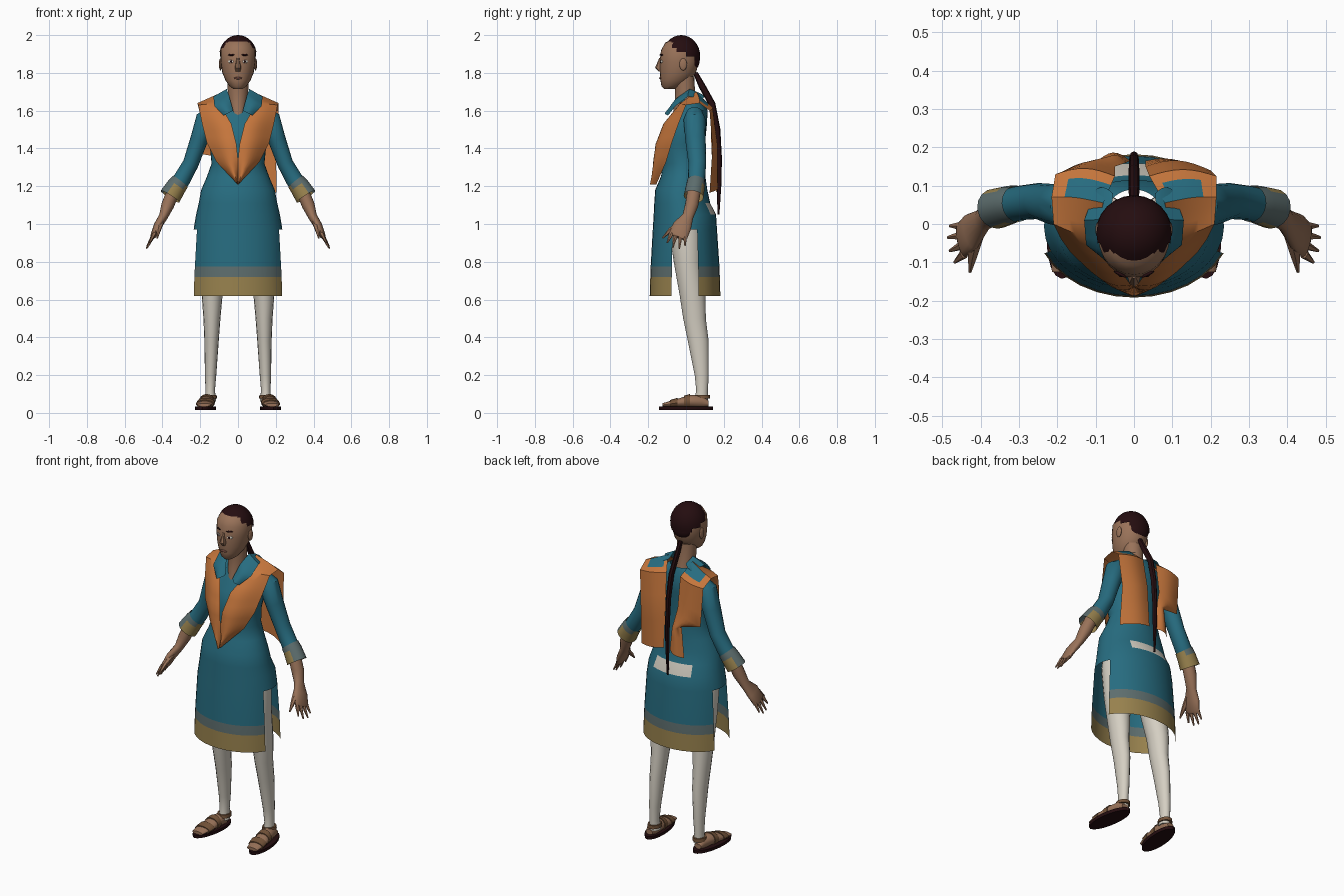
import bpy, bmesh, math
from mathutils import Vector, Matrix

cube = bpy.data.objects.get("Cube")
if cube:
    bpy.data.objects.remove(cube, do_unlink=True)

X, Y, Z = Vector((1, 0, 0)), Vector((0, 1, 0)), Vector((0, 0, 1))


def material(name, r, g, b):
    m = bpy.data.materials.new(name)
    m.use_nodes = True
    m.diffuse_color = (r, g, b, 1)
    m.node_tree.nodes["Principled BSDF"].inputs["Base Color"].default_value = (r, g, b, 1)
    return m


teal = material("teal cloth", .02, .15, .215)
orange = material("orange cloth", .56, .18, .045)
skin = material("skin", .32, .17, .1)
hair = material("dark hair", .018, .004, .005)
white = material("off white", .66, .62, .54)
gold = material("gold trim", .31, .22, .075)
grey = material("grey trim", .11, .155, .155)
leather = material("sandal leather", .17, .085, .04)
lips = material("lips", .19, .075, .055)


def finish(name, bm, mats, pick=None, angle=40):
    """Turn a bmesh into a smooth shaded object, colouring faces by a rule."""
    bmesh.ops.recalc_face_normals(bm, faces=bm.faces)
    for f in bm.faces:
        f.smooth = True
        if pick:
            f.material_index = pick(f.calc_center_median())
    mesh = bpy.data.meshes.new(name)
    bm.to_mesh(mesh)
    bm.free()
    mesh.set_sharp_from_angle(angle=math.radians(angle))
    for m in mats:
        mesh.materials.append(m)
    obj = bpy.data.objects.new(name, mesh)
    bpy.context.collection.objects.link(obj)
    return obj


def loft(name, rings, mats, seg=16, axis=None, ref=Y, pick=None, drop=None, caps=True, side=1):
    """Skin elliptical rings (x, y, z, radius a, radius b) along a path."""
    bm = bmesh.new()
    centres = [Vector((r[0] * side, r[1], r[2])) for r in rings]
    loops = []
    for i, (c, r) in enumerate(zip(centres, rings)):
        ahead, behind = centres[min(i + 1, len(rings) - 1)], centres[max(i - 1, 0)]
        t = axis or (ahead - behind).normalized()
        v = (ref - t * ref.dot(t)).normalized()
        u = v.cross(t)
        turn = [math.tau * k / seg for k in range(seg)]
        loops.append([bm.verts.new(c + u * r[3] * math.cos(a) + v * r[4] * math.sin(a)) for a in turn])
    for low, high in zip(loops, loops[1:]):
        for k in range(seg):
            n = (k + 1) % seg
            bm.faces.new((low[k], low[n], high[n], high[k]))
    if caps:
        bm.faces.new(loops[0])
        bm.faces.new(loops[-1])
    if drop:
        doomed = [f for f in bm.faces if drop(f.calc_center_median())]
        bmesh.ops.delete(bm, geom=doomed, context='FACES')
    return finish(name, bm, mats, pick)


def blob(name, centre, size, mat, turn=0, drop=None):
    """Ellipsoid, optionally with faces removed by a rule."""
    bm = bmesh.new()
    place = Matrix.Translation(centre) @ Matrix.Rotation(turn, 4, 'Z') @ Matrix.Diagonal((*size, 1))
    bmesh.ops.create_uvsphere(bm, u_segments=24, v_segments=16, radius=1, matrix=place)
    if drop:
        doomed = [f for f in bm.faces if drop(f.calc_center_median())]
        bmesh.ops.delete(bm, geom=doomed, context='FACES')
    return finish(name, bm, [mat])


def upright(rows):
    """Rows of (z, y, radius x, radius y) on the centre line."""
    return [(0, y, z, a, b) for z, y, a, b in rows]


def cloth_strip(name, sections, side, mats, pick=None, cols=8, steps=3):
    """Sheet between inner and outer edge points, bulging away from the body."""
    bm = bmesh.new()
    rows = []
    for (a0, b0), (a1, b1) in zip(sections, sections[1:]):
        for k in range(steps):
            f = k / steps
            rows.append((Vector(a0).lerp(Vector(a1), f), Vector(b0).lerp(Vector(b1), f)))
    rows.append(tuple(Vector(p) for p in sections[-1]))
    grid = []
    for a, b in rows:
        line = []
        for k in range(cols + 1):
            p = a.lerp(b, k / cols)
            p.y += (p.y - .03) * .18 * math.sin(math.pi * k / cols)
            line.append(bm.verts.new((p.x * side, p.y, p.z)))
        grid.append(line)
    for r, s in zip(grid, grid[1:]):
        for k in range(cols):
            bm.faces.new((r[k], r[k + 1], s[k + 1], s[k]))
    bmesh.ops.remove_doubles(bm, verts=bm.verts, dist=.0005)
    return finish(name, bm, mats, pick)


# Dress: trim bands by height, open side slits, pale torn strip at the back
def dress_colour(c):
    if c.z < .72:
        return 2
    if c.z < .775:
        return 1
    return 3 if 1.05 < c.z < 1.11 and c.y > .09 and abs(c.x) < .135 else 0


def in_slit(c):
    return c.z < .97 and abs(c.y) < .065 and abs(c.x) > .1


loft("dress", upright([
    (.62, -.005, .253, .187), (.72, -.005, .25, .184), (.775, -.005, .247, .182),
    (.97, -.006, .235, .17), (1.05, -.006, .222, .165), (1.11, -.02, .208, .148),
    (1.18, -.025, .195, .138), (1.25, -.015, .165, .118), (1.32, -.01, .14, .11),
    (1.42, -.02, .15, .12), (1.52, 0, .17, .11), (1.6, .03, .16, .085), (1.66, .03, .07, .06)]),
    [teal, grey, gold, white], seg=32, axis=Z, pick=dress_colour, drop=in_slit, caps=False)

# Neck and head
loft("neck", upright([(1.57, 0, .045, .072), (1.64, 0, .052, .06), (1.7, -.005, .054, .052),
                      (1.78, -.01, .056, .055)]), [skin], axis=Z)
loft("head", upright([
    (1.715, -.085, .025, .03), (1.73, -.075, .045, .055), (1.76, -.056, .066, .079),
    (1.8, -.043, .083, .095), (1.86, -.035, .092, .105), (1.92, -.035, .093, .097),
    (1.96, -.03, .072, .08), (1.983, -.03, .03, .03)]), [skin], seg=24, axis=Z)
loft("nose", upright([(1.88, -.136, .007, .005), (1.827, -.137, .017, .027),
                      (1.808, -.134, .013, .012)]), [skin], seg=8, axis=Z)
blob("mouth", (0, -.136, 1.772), (.022, .006, .006), lips)

# Hair cap, bun and long braid
blob("hair_cap", (0, -.025, 1.888), (.1, .1, .112), hair,
     drop=lambda c: c.z < 1.905 - .4 * (c.y + .02) + (.04 if c.y < -.06 and abs(c.x) < .05 else 0))
blob("hair_bun", (0, .038, 1.865), (.06, .034, .05), hair)
loft("braid", [(0, .05, 1.8, .012, .012), (0, .085, 1.73, .018, .014), (0, .138, 1.635, .018, .014),
               (0, .165, 1.5, .017, .013), (0, .175, 1.35, .015, .012), (0, .175, 1.22, .013, .01),
               (0, .172, 1.05, .005, .005)], [hair], seg=8, ref=X)

# Vest sections running from the front point over the shoulder and down the back
vest_front = [
    ((0, -.157, 1.21), (.002, -.157, 1.21)), ((0, -.165, 1.34), (.115, -.105, 1.33)),
    ((.008, -.16, 1.42), (.165, -.075, 1.43)), ((.035, -.12, 1.53), (.19, -.04, 1.53)),
    ((.1, -.03, 1.64), (.21, 0, 1.63)), ((.08, .055, 1.7), (.215, .07, 1.64))]
vest_back = {
    1: [((.04, .125, 1.63), (.215, .125, 1.6)), ((.03, .15, 1.45), (.2, .14, 1.4)),
        ((.03, .165, 1.2), (.205, .125, 1.165))],
    -1: [((.05, .125, 1.63), (.205, .13, 1.6)), ((.05, .15, 1.45), (.19, .135, 1.37)),
         ((.02, .16, 1.33), (.08, .155, 1.35)), ((.01, .165, 1.2), (.1, .16, 1.17))]}


def vest_colour(c):
    return 1 if .06 < c.y < .115 and .07 < abs(c.x) < .175 else 0


for s, label in ((1, "left_"), (-1, "right_")):
    cloth_strip(label + "vest", vest_front + vest_back[s], s, [orange, teal], vest_colour)
    cloth_strip(label + "collar", [((.055, .08, 1.69), (.1, .09, 1.665)), ((.06, .02, 1.715), (.13, .01, 1.675)),
                                   ((.045, -.045, 1.67), (.125, -.055, 1.625)),
                                   ((.025, -.085, 1.6), (.075, -.095, 1.575))], s, [teal])

    # Face details
    blob(label + "eye", (s * .038, -.131, 1.86), (.016, .004, .008), white, s * .47)
    blob(label + "pupil", (s * .036, -.135, 1.86), (.006, .003, .007), hair, s * .47)
    blob(label + "brow", (s * .036, -.131, 1.895), (.019, .004, .005), hair, s * .45)
    blob(label + "ear", (s * .093, -.015, 1.845), (.008, .02, .032), skin)

    # Sleeve, trimmed cuff, forearm and hand
    loft(label + "sleeve", [(.13, .045, 1.595, .035, .04), (.168, .045, 1.555, .056, .058),
                            (.205, .05, 1.45, .047, .054), (.25, .06, 1.32, .042, .047),
                            (.298, .055, 1.235, .046, .045), (.335, .045, 1.185, .045, .045)], [teal], side=s)
    loft(label + "cuff", [(.305, .053, 1.225, .05, .048), (.325, .05, 1.2, .053, .05),
                          (.36, .04, 1.145, .058, .053)], [gold, grey], side=s, caps=False,
         pick=lambda c: 1 if c.z > 1.19 else 0)
    loft(label + "forearm", [(.335, .045, 1.19, .034, .036), (.372, .03, 1.1, .034, .035),
                             (.395, .01, 1.04, .024, .03), (.425, -.02, .99, .022, .05),
                             (.447, -.04, .94, .016, .05), (.453, -.045, .93, .01, .04)], [skin], side=s)
    tips = [(.48, -.005, .885), (.485, -.035, .87), (.48, -.07, .875), (.468, -.1, .9)]
    for i, tip in enumerate(tips):
        root = (.443, -.005 - .024 * i, .95)
        loft(label + "finger_%d" % (i + 1), [(*root, .012, .014), (*tip, .004, .004)], [skin], seg=6, side=s)
    loft(label + "thumb", [(.41, -.03, 1.01, .015, .02), (.422, -.085, .965, .012, .013),
                           (.428, -.125, .925, .004, .004)], [skin], seg=6, ref=X, side=s)

    # Leg
    loft(label + "leg", [
        (.146, .08, .06, .03, .036), (.147, .085, .12, .025, .031), (.145, .083, .2, .03, .037),
        (.14, .065, .38, .038, .055), (.138, .045, .5, .045, .06), (.137, .035, .62, .055, .068),
        (.125, .01, .8, .075, .075), (.11, 0, .97, .095, .09), (.1, -.005, 1.08, .085, .09)],
        [white], axis=Z, side=s)

    # Foot and sandal
    loft(label + "foot", [
        (.16, .118, .05, .022, .015), (.158, .085, .06, .034, .035), (.165, .02, .06, .039, .034),
        (.174, -.06, .05, .047, .02), (.18, -.125, .042, .034, .009)], [skin], axis=Y, ref=Z, side=s)
    loft(label + "sole", [(.172, 0, .016, .052, .143), (.172, 0, .034, .054, .144)], [hair],
         seg=20, axis=Z, ref=Vector((s * .12, -1, 0)), side=s)
    loft(label + "toe_strap", [(.176, -.085, .047, .047, .021), (.171, -.045, .053, .049, .027)],
         [leather], axis=Y, ref=Z, side=s)
    loft(label + "instep_strap", [(.168, -.01, .057, .044, .034), (.165, .02, .06, .043, .04)],
         [leather], axis=Y, ref=Z, side=s)
    loft(label + "ankle_strap", [(.149, .082, .075, .038, .045), (.148, .083, .095, .035, .043)],
         [leather], axis=Z, side=s)
